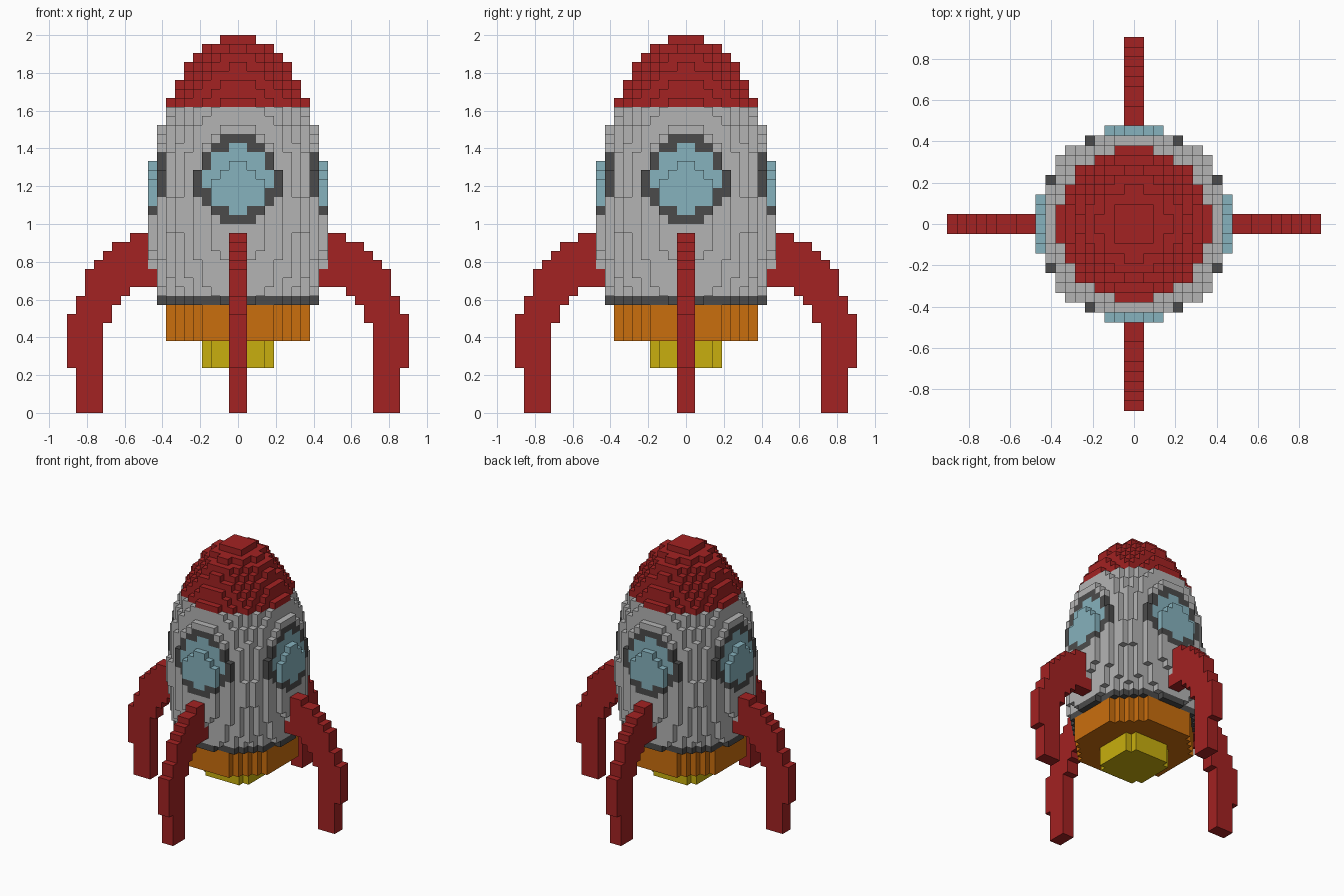
import bpy
import bmesh
from math import sqrt, hypot

cube = bpy.data.objects.get("Cube")
if cube:
    bpy.data.objects.remove(cube, do_unlink=True)

V = 1 / 21  # size of one block; the rocket is 42 blocks tall


def material(name, rgb):
    lin = [((c / 255 + 0.055) / 1.055) ** 2.4 if c > 10 else c / 255 / 12.92 for c in rgb]
    m = bpy.data.materials.new(name)
    m.use_nodes = True
    m.diffuse_color = (*lin, 1)
    bsdf = m.node_tree.nodes["Principled BSDF"]
    bsdf.inputs["Base Color"].default_value = (*lin, 1)
    bsdf.inputs["Roughness"].default_value = 0.8
    return m


RED = material("red", (163, 34, 34))
GREY = material("light grey", (180, 180, 180))
DARK = material("dark grey", (75, 75, 75))
BLUE = material("glass blue", (134, 178, 189))
ORANGE = material("orange", (202, 110, 13))
YELLOW = material("yellow", (200, 175, 14))

# Corner offsets of each block side, listed counter-clockwise from outside
SIDES = {
    (1, 0, 0): ((1, 0, 0), (1, 1, 0), (1, 1, 1), (1, 0, 1)),
    (-1, 0, 0): ((0, 0, 0), (0, 0, 1), (0, 1, 1), (0, 1, 0)),
    (0, 1, 0): ((0, 1, 0), (0, 1, 1), (1, 1, 1), (1, 1, 0)),
    (0, -1, 0): ((0, 0, 0), (1, 0, 0), (1, 0, 1), (0, 0, 1)),
    (0, 0, 1): ((0, 0, 1), (1, 0, 1), (1, 1, 1), (0, 1, 1)),
    (0, 0, -1): ((0, 0, 0), (0, 1, 0), (1, 1, 0), (1, 0, 0)),
}


def block_part(name, cells, mats, paint=lambda cell: 0):
    """Skin a set of blocks with outer faces only, coloured per block by paint."""
    bm = bmesh.new()
    verts = {}
    for cell in sorted(cells):
        for side, corners in SIDES.items():
            if tuple(a + b for a, b in zip(cell, side)) in cells:
                continue
            loop = []
            for corner in corners:
                key = tuple(a + b for a, b in zip(cell, corner))
                if key not in verts:
                    verts[key] = bm.verts.new([k * V for k in key])
                loop.append(verts[key])
            bm.faces.new(loop).material_index = paint(cell)
    mesh = bpy.data.meshes.new(name)
    bm.to_mesh(mesh)
    bm.free()
    for m in mats:
        mesh.materials.append(m)
    obj = bpy.data.objects.new(name, mesh)
    bpy.context.collection.objects.link(obj)
    return obj


def round_cells(z0, z1, radius):
    """Blocks of a round solid whose radius depends on height."""
    return {(x, y, z) for z in range(z0, z1) for x in range(-11, 11) for y in range(-11, 11)
            if hypot(x + 0.5, y + 0.5) <= radius(z + 0.5)}


def egg(z):
    return 10 * sqrt(1 - ((z - 22) / 20) ** 2)


def window_paint(cell):
    """0 hull, 1 window frame, 2 glass: one round window on each of four sides."""
    x, y, z = (c + 0.5 for c in cell)
    across, depth = sorted((abs(x), abs(y)))
    r = hypot(across, z - 26)
    if depth < 8 or r > 4.8:
        return 0
    return 2 if r < 3.7 else 1


# Body, from nose to exhaust
block_part("nose_cone", round_cells(34, 42, egg), [RED])
block_part("hull", round_cells(13, 34, egg), [GREY, DARK, BLUE], window_paint)
block_part("base_ring", round_cells(12, 13, egg), [DARK])
block_part("nozzle", round_cells(8, 12, lambda z: 8.5), [ORANGE])
block_part("exhaust", round_cells(5, 8, lambda z: 4.5), [YELLOW])

# Curved landing fins: (bottom, top, inner, outer) in blocks
FIN = [(0, 5, 15, 18), (5, 10, 15, 19), (10, 11, 14, 19), (11, 12, 14, 18),
       (12, 13, 13, 18), (13, 14, 12, 17), (14, 16, 8, 17), (16, 17, 8, 16),
       (17, 18, 8, 15), (18, 19, 8, 14), (19, 20, 8, 12)]
fin = {(x, y, z) for z0, z1, a, b in FIN
       for z in range(z0, z1) for x in range(a, b) for y in (-1, 0)}
for side in ("left", "back", "right", "front"):
    block_part(side + "_fin", fin, [RED])
    fin = {(-y - 1, x, z) for x, y, z in fin}  # quarter turn
